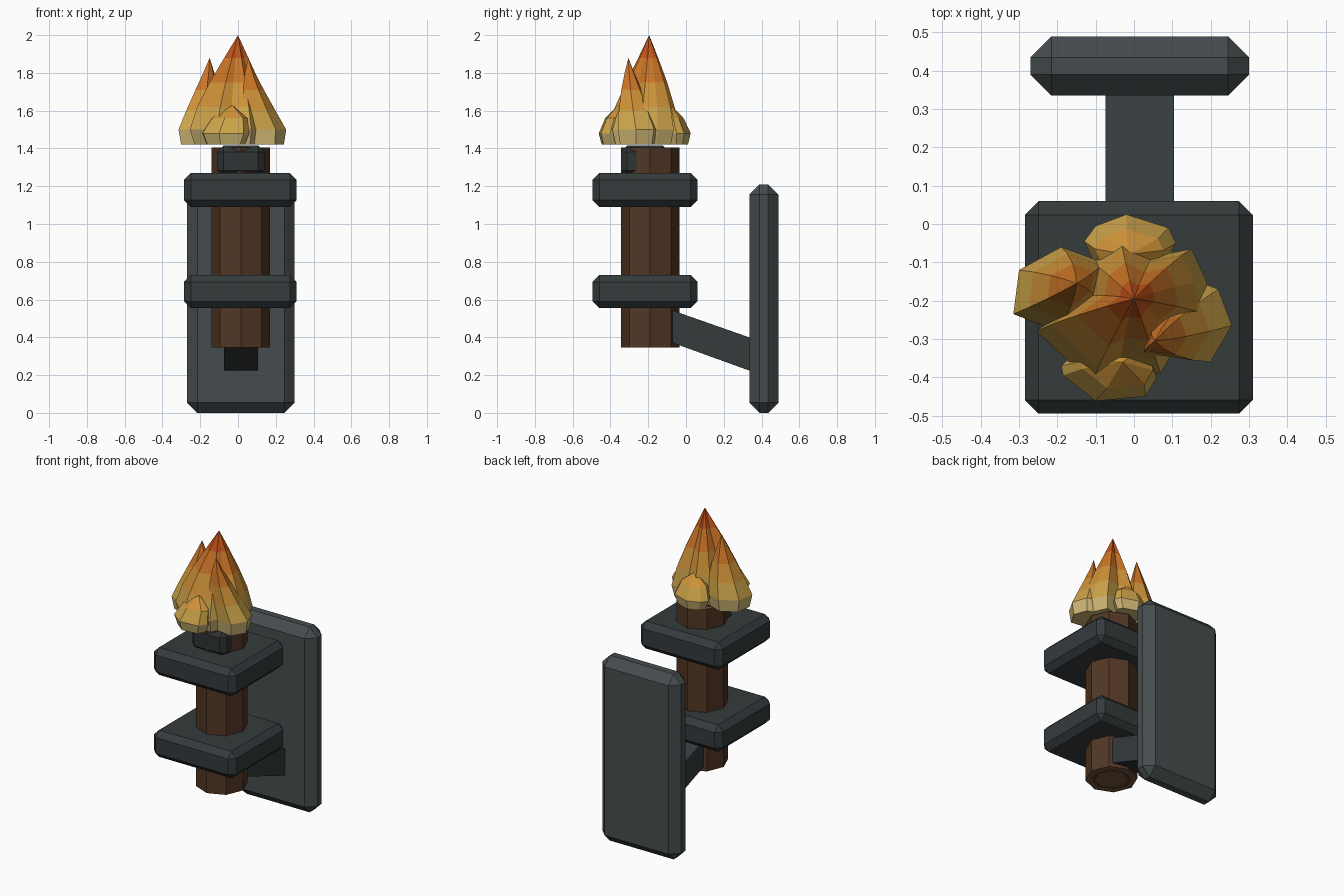
import bpy, bmesh, math

if "Cube" in bpy.data.objects:
    bpy.data.objects.remove(bpy.data.objects["Cube"])


def material(name, rgb):
    m = bpy.data.materials.new(name)
    m.diffuse_color = (*rgb, 1)
    m.use_nodes = True
    m.node_tree.nodes["Principled BSDF"].inputs["Base Color"].default_value = m.diffuse_color
    return m


IRON = material("iron", (0.035, 0.043, 0.046))
PLATE = material("plate_iron", (0.06, 0.073, 0.076))
CHAR = material("char", (0.028, 0.033, 0.034))
WOOD = material("wood", (0.085, 0.038, 0.018))
END = material("end_grain", (0.16, 0.09, 0.045))
FIRE = [material("fire_pale", (0.60, 0.46, 0.17)), material("fire_yellow", (0.62, 0.38, 0.07)),
        material("fire_gold", (0.62, 0.29, 0.04)), material("fire_orange", (0.60, 0.18, 0.02)),
        material("fire_red", (0.55, 0.09, 0.01))]


def finish(name, bm, mats):
    bmesh.ops.recalc_face_normals(bm, faces=bm.faces[:])
    me = bpy.data.meshes.new(name)
    bm.to_mesh(me)
    bm.free()
    for m in mats:
        me.materials.append(m)
    ob = bpy.data.objects.new(name, me)
    bpy.context.collection.objects.link(ob)
    return ob


def box(name, x, y, z, bevel, mat):
    """Chamfered box from its limits on each axis."""
    bm = bmesh.new()
    bmesh.ops.create_cube(bm, size=1)
    for v in bm.verts:
        v.co = [lim[0] if c < 0 else lim[1] for c, lim in zip(v.co, (x, y, z))]
    bmesh.ops.bevel(bm, geom=bm.edges[:], offset=bevel, segments=1, affect='EDGES', profile=0.5)
    return finish(name, bm, [mat])


def flame(name, outline, tip, profile):
    """Faceted flame: an outline shrunk towards a leaning tip; profile = (z, scale)."""
    bm = bmesh.new()
    cx = sum(p[0] for p in outline) / len(outline)
    cy = sum(p[1] for p in outline) / len(outline)
    rings = []
    for z, s in profile:
        t = max(0, (z - 1.5) / (tip[2] - 1.5))
        t = 1 - (1 - t) ** 1.5
        ox, oy = cx + (tip[0] - cx) * t, cy + (tip[1] - cy) * t
        rings.append([bm.verts.new((ox + (x - cx) * s, oy + (y - cy) * s, z)) for x, y in outline])
    top = bm.verts.new(tip)
    n = len(outline)
    bm.faces.new(rings[0])
    for i in range(n):
        j = (i + 1) % n
        for a, b in zip(rings, rings[1:]):
            bm.faces.new((a[i], a[j], b[j], b[i]))
        bm.faces.new((rings[-1][i], rings[-1][j], top))
    for f in bm.faces:
        z = f.calc_center_median().z
        f.material_index = sum(z > h for h in (1.47, 1.58, 1.71, 1.85))
    return finish(name, bm, FIRE)


# Wall plate and the two square collars
box("wall_plate", (-0.27, 0.30), (0.335, 0.49), (0, 1.21), 0.055, PLATE)
for label, z0, z1 in (("lower", 0.555, 0.73), ("upper", 1.09, 1.27)):
    box(label + "_collar", (-0.285, 0.31), (-0.495, 0.06), (z0, z1), 0.036, IRON)

# Sloping bracket arm
bm = bmesh.new()
sides = [[bm.verts.new((x, y, z)) for y, z in
          ((-0.15, 0.40), (0.34, 0.222), (0.34, 0.398), (-0.15, 0.57))] for x in (-0.075, 0.105)]
bm.faces.new(sides[0])
bm.faces.new(sides[1])
for i in range(4):
    j = (i + 1) % 4
    bm.faces.new((sides[0][i], sides[0][j], sides[1][j], sides[1][i]))
finish("bracket_arm", bm, [IRON])

# Octagonal handle with ringed end grain
bm = bmesh.new()
bmesh.ops.create_cone(bm, cap_ends=True, segments=8, radius1=0.155, radius2=0.155, depth=1.06)
bmesh.ops.translate(bm, verts=bm.verts[:], vec=(0.015, -0.19, 0.875))
bm.normal_update()
for cap in [f for f in bm.faces if abs(f.normal.z) > 0.9]:
    cap.material_index = 1
    for k, width in enumerate((0.035, 0.025)):
        ring = bmesh.ops.inset_individual(bm, faces=[cap], thickness=width)["faces"]
        for f in ring:
            f.material_index = 1 - k
    cap.material_index = 1
finish("handle", bm, [WOOD, END])

# Charred block at the head
box("charred_head", (-0.11, 0.14), (-0.345, -0.09), (1.25, 1.415), 0.033, CHAR)

# Flames
TALL = ((1.42, 0.9), (1.5, 1.0), (1.62, 0.84), (1.75, 0.58), (1.88, 0.28))
SIDE = ((1.42, 0.88), (1.5, 1.0), (1.6, 0.8), (1.71, 0.52), (1.8, 0.25))
LOW = ((1.42, 0.8), (1.48, 1.0), (1.56, 0.75))
flame("main_flame", [(0.2, -0.24), (0.19, -0.15), (0.15, -0.065), (0.05, -0.085), (-0.035, -0.04),
                     (-0.11, -0.1), (-0.13, -0.19), (-0.255, -0.28), (-0.11, -0.415),
                     (-0.04, -0.38), (0.07, -0.39), (0.12, -0.3)], (0, -0.195, 2.0), TALL)
flame("left_flame", [(-0.19, -0.06), (-0.3, -0.12), (-0.315, -0.235), (-0.2, -0.28),
                     (-0.1, -0.2), (-0.08, -0.1)], (-0.15, -0.155, 1.88), SIDE)
flame("right_flame", [(0.255, -0.265), (0.22, -0.17), (0.18, -0.155), (0.08, -0.22),
                      (0.04, -0.34), (0.1, -0.345), (0.2, -0.36)], (0.055, -0.305, 1.88), SIDE)
flame("back_flame", [(-0.02, 0.025), (-0.1, -0.005), (-0.13, -0.045), (-0.09, -0.13),
                     (0.06, -0.13), (0.11, -0.05), (0.09, -0.01)], (-0.015, -0.08, 1.63), LOW)
flame("front_flame", [(-0.19, -0.37), (-0.185, -0.395), (-0.1, -0.462), (0.03, -0.45),
                      (0.06, -0.4), (0.05, -0.31), (-0.11, -0.3)], (-0.03, -0.36, 1.63), LOW)
